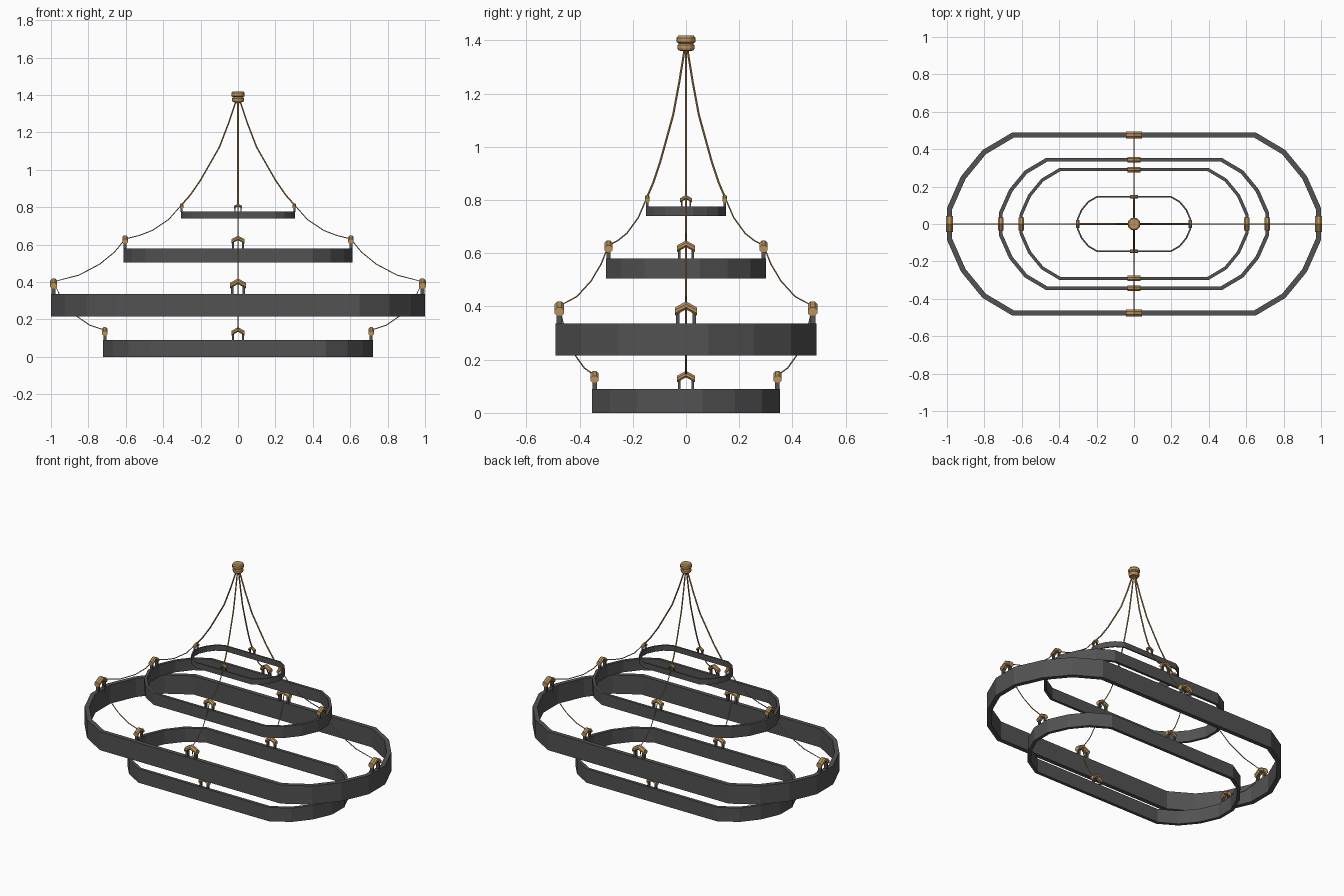
import bpy, bmesh, math
from mathutils import Matrix, Vector

if "Cube" in bpy.data.objects:
    bpy.data.objects.remove(bpy.data.objects["Cube"])


def material(name, rgb):
    m = bpy.data.materials.new(name)
    m.diffuse_color = (*rgb, 1)
    m.use_nodes = True
    m.node_tree.nodes["Principled BSDF"].inputs["Base Color"].default_value = m.diffuse_color
    return m


GREY = material("dark grey metal", (0.085, 0.085, 0.085))
GOLD = material("warm brass", (0.50, 0.29, 0.11))


def finish(bm, name, mat):
    bmesh.ops.recalc_face_normals(bm, faces=bm.faces)
    me = bpy.data.meshes.new(name)
    bm.to_mesh(me)
    bm.free()
    me.materials.append(mat)
    ob = bpy.data.objects.new(name, me)
    bpy.context.collection.objects.link(ob)
    return ob


# One quarter of the largest ring outline; other rings are scaled copies
QUARTER = [(1.0, 0.085), (0.925, 0.255), (0.81, 0.395), (0.65, 0.49)]


def outline(inset):
    half = [Vector(p) for p in QUARTER] + [Vector((-x, y)) for x, y in reversed(QUARTER)]
    pts = half + [-p for p in half]
    n = len(pts)
    out = []
    for i, p in enumerate(pts):
        a = (p - pts[i - 1]).normalized()
        b = (pts[(i + 1) % n] - p).normalized()
        na, nb = Vector((-a.y, a.x)), Vector((-b.y, b.x))
        out.append(p + (na + nb) * inset / (1 + na.dot(nb)))
    return out


def ring(name, s, z0, z1):
    bm = bmesh.new()
    outer, inner = outline(0), outline(0.028)
    loops = [[bm.verts.new((p.x * s, p.y * s, z)) for p in pts]
             for pts, z in ((outer, z0), (outer, z1), (inner, z1), (inner, z0))]
    n = len(outer)
    for k in range(4):
        a, b = loops[k], loops[(k + 1) % 4]
        for i in range(n):
            j = (i + 1) % n
            bm.faces.new((a[i], a[j], b[j], b[i]))
    finish(bm, name, GREY)


def clamp(name, x, y, z, s, along_y):
    place = Matrix.Translation((x, y, z)) @ Matrix.Rotation(math.pi / 2 if along_y else 0, 4, 'Z') @ Matrix.Scale(s, 4)
    # two dark posts
    bm = bmesh.new()
    for sx in (-1, 1):
        m = Matrix.Translation((sx * 0.031, 0, 0.022)) @ Matrix.Diagonal((0.013, 0.02, 0.052, 1))
        bmesh.ops.create_cube(bm, size=1, matrix=m)
    bm.transform(place)
    finish(bm, name + "_posts", GREY)
    # brass chevron cap with chamfered cross-section
    bm = bmesh.new()
    section = [(-0.018, 0.008), (-0.010, 0), (0.010, 0), (0.018, 0.008),
               (0.018, 0.020), (0.008, 0.030), (-0.008, 0.030), (-0.018, 0.020)]
    loops = [[bm.verts.new((px, py, base + h)) for py, h in section]
             for px, base in ((-0.042, 0.030), (0, 0.053), (0.042, 0.030))]
    for a, b in zip(loops, loops[1:]):
        for i in range(8):
            j = (i + 1) % 8
            bm.faces.new((a[i], a[j], b[j], b[i]))
    bm.faces.new(loops[0])
    bm.faces.new(loops[-1])
    bm.transform(place)
    finish(bm, name + "_cap", GOLD)


# Rings and their four clamps: scale, bottom, top, clamp scale
RINGS = {
    "bottom_ring": (0.722, 0.0, 0.09, 0.82),
    "large_ring": (1.0, 0.215, 0.336, 1.0),
    "middle_ring": (0.612, 0.505, 0.58, 0.82),
    "small_ring": (0.306, 0.74, 0.776, 0.52),
}
for rname, (s, z0, z1, cs) in RINGS.items():
    ring(rname, s, z0, z1)
    for sign in (-1, 1):
        clamp(rname + "_side_clamp", 0, sign * 0.476 * s, z1, cs, False)
        clamp(rname + "_end_clamp", sign * 0.986 * s, 0, z1, cs, True)


# Hanging cables: sagging spans from the canopy down to each ring
def cable(name, path, radius, dx, dy):
    cu = bpy.data.curves.new(name, 'CURVE')
    cu.dimensions = '3D'
    cu.bevel_depth = radius
    cu.bevel_resolution = 1
    cu.use_fill_caps = True
    sp = cu.splines.new('POLY')
    sp.points.add(len(path) - 1)
    for pt, (r, z) in zip(sp.points, path):
        pt.co = (r * dx, r * dy, z, 1)
    tmp = bpy.data.objects.new(name + "_path", cu)
    bpy.context.collection.objects.link(tmp)
    bpy.context.view_layer.update()
    me = bpy.data.meshes.new_from_object(tmp.evaluated_get(bpy.context.evaluated_depsgraph_get()))
    bpy.data.objects.remove(tmp)
    me.materials.clear()
    me.materials.append(GOLD)
    for p in me.polygons:
        p.use_smooth = False
    ob = bpy.data.objects.new(name, me)
    bpy.context.collection.objects.link(ob)


UPPER = [(0.005, 1.385), (0.05, 1.25), (0.10, 1.12), (0.20, 0.945), (0.255, 0.865), (0.302, 0.812)]
LOWER = [(0.302, 0.812), (0.37, 0.735), (0.46, 0.675), (0.53, 0.648), (0.603, 0.63),
         (0.66, 0.56), (0.74, 0.495), (0.85, 0.437), (0.986, 0.402),
         (0.935, 0.29), (0.86, 0.215), (0.79, 0.168), (0.712, 0.142)]
for dx, dy in ((1, 0), (-1, 0), (0, 0.483), (0, -0.483)):
    cable("upper_cable", UPPER, 0.0045, dx, dy)
    cable("lower_cable", LOWER, 0.003, dx, dy)

# Ceiling canopy: turned profile with a waist
PROFILE = [(0, 1.345), (0.012, 1.36), (0.028, 1.362), (0.032, 1.37), (0.032, 1.382), (0.027, 1.388),
           (0.035, 1.394), (0.035, 1.410), (0.029, 1.418), (0, 1.418)]
bm = bmesh.new()
vs = [bm.verts.new((r, 0, z)) for r, z in PROFILE]
es = [bm.edges.new(p) for p in zip(vs, vs[1:])]
bmesh.ops.spin(bm, geom=vs + es, cent=(0, 0, 0), axis=(0, 0, 1), angle=2 * math.pi, steps=12)
bmesh.ops.remove_doubles(bm, verts=bm.verts, dist=0.0005)
finish(bm, "ceiling_canopy", GOLD)
